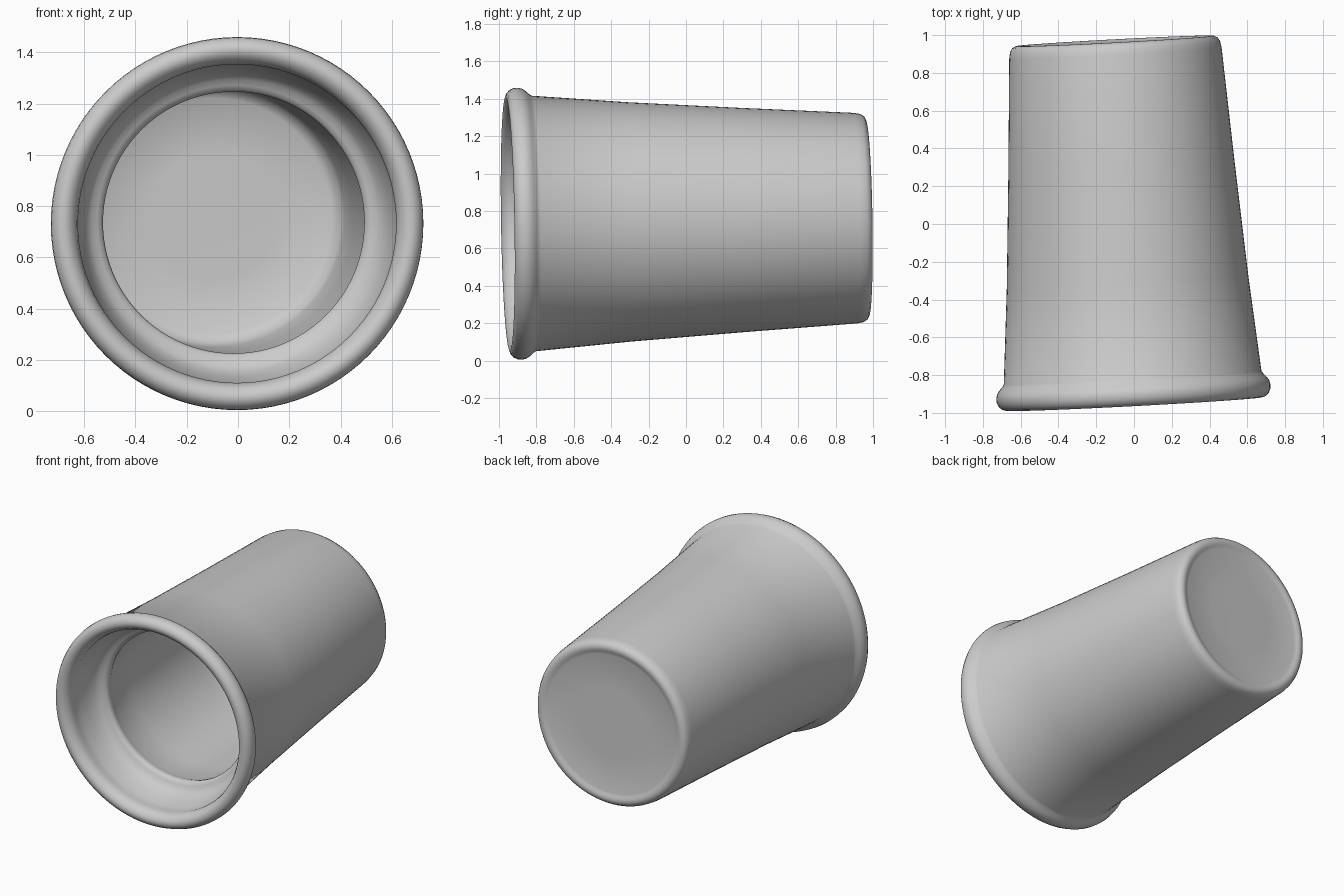
import bpy
import bmesh
import math
from mathutils import Vector

if "Cube" in bpy.data.objects:
    bpy.data.objects.remove(bpy.data.objects["Cube"], do_unlink=True)

# One plain grey for the whole cup
grey = bpy.data.materials.new("light_grey")
grey.use_nodes = True
colour = (0.6, 0.6, 0.6, 1)
grey.diffuse_color = colour
bsdf = grey.node_tree.nodes["Principled BSDF"]
bsdf.inputs["Base Color"].default_value = colour
bsdf.inputs["Roughness"].default_value = 0.7

# Cup axis: rim centre at the front, base centre at the back, slightly skewed
RIM = Vector((0.0, -0.953, 0.731))
BASE = Vector((-0.102, 0.972, 0.763))
STEPS = 96


def lathe(name, profile):
    """Spin (radius, distance behind the rim) points around the cup axis."""
    bm = bmesh.new()
    verts = [bm.verts.new((r, 0, t)) for r, t in profile]
    edges = [bm.edges.new(pair) for pair in zip(verts, verts[1:])]
    bmesh.ops.spin(bm, geom=verts + edges, cent=(0, 0, 0), axis=(0, 0, 1),
                   angle=math.tau, steps=STEPS)
    bmesh.ops.remove_doubles(bm, verts=bm.verts, dist=1e-4)
    bmesh.ops.recalc_face_normals(bm, faces=bm.faces)
    mesh = bpy.data.meshes.new(name)
    bm.to_mesh(mesh)
    bm.free()
    mesh.materials.append(grey)
    obj = bpy.data.objects.new(name, mesh)
    bpy.context.collection.objects.link(obj)
    obj.location = RIM
    obj.rotation_euler = (BASE - RIM).to_track_quat('Z', 'Y').to_euler()
    bpy.ops.object.select_all(action='DESELECT')
    obj.select_set(True)
    bpy.context.view_layer.objects.active = obj
    bpy.ops.object.shade_smooth_by_angle(angle=math.radians(50))
    return obj


# Underside with shallow recess, then the tapered outer wall
underside = [(0, 1.91), (0.25, 1.912), (0.47, 1.912), (0.49, 1.918),
             (0.505, 1.925), (0.525, 1.925), (0.545, 1.915), (0.557, 1.895),
             (0.563, 1.86)]
outer_wall = [(0.60, 1.25), (0.64, 0.65), (0.683, 0.14)]

# Rolled rim, from the neck around the lip to the mouth
rolled_rim = [(0.692, 0.125), (0.708, 0.108), (0.722, 0.088), (0.727, 0.065),
              (0.725, 0.042), (0.715, 0.02), (0.698, 0.006), (0.678, 0.0),
              (0.658, 0.006), (0.64, 0.02), (0.627, 0.042), (0.621, 0.07)]

# Throat, stepped inner ledge, deep cavity and floor
inside = [(0.624, 0.10), (0.618, 0.14), (0.60, 0.21), (0.58, 0.26),
          (0.558, 0.285), (0.535, 0.295), (0.518, 0.305), (0.51, 0.32),
          (0.514, 0.345), (0.53, 0.39), (0.535, 0.60), (0.52, 1.30),
          (0.51, 1.77), (0.495, 1.82), (0.46, 1.845), (0.25, 1.85),
          (0, 1.852)]

lathe("cup", underside + outer_wall + rolled_rim + inside)
